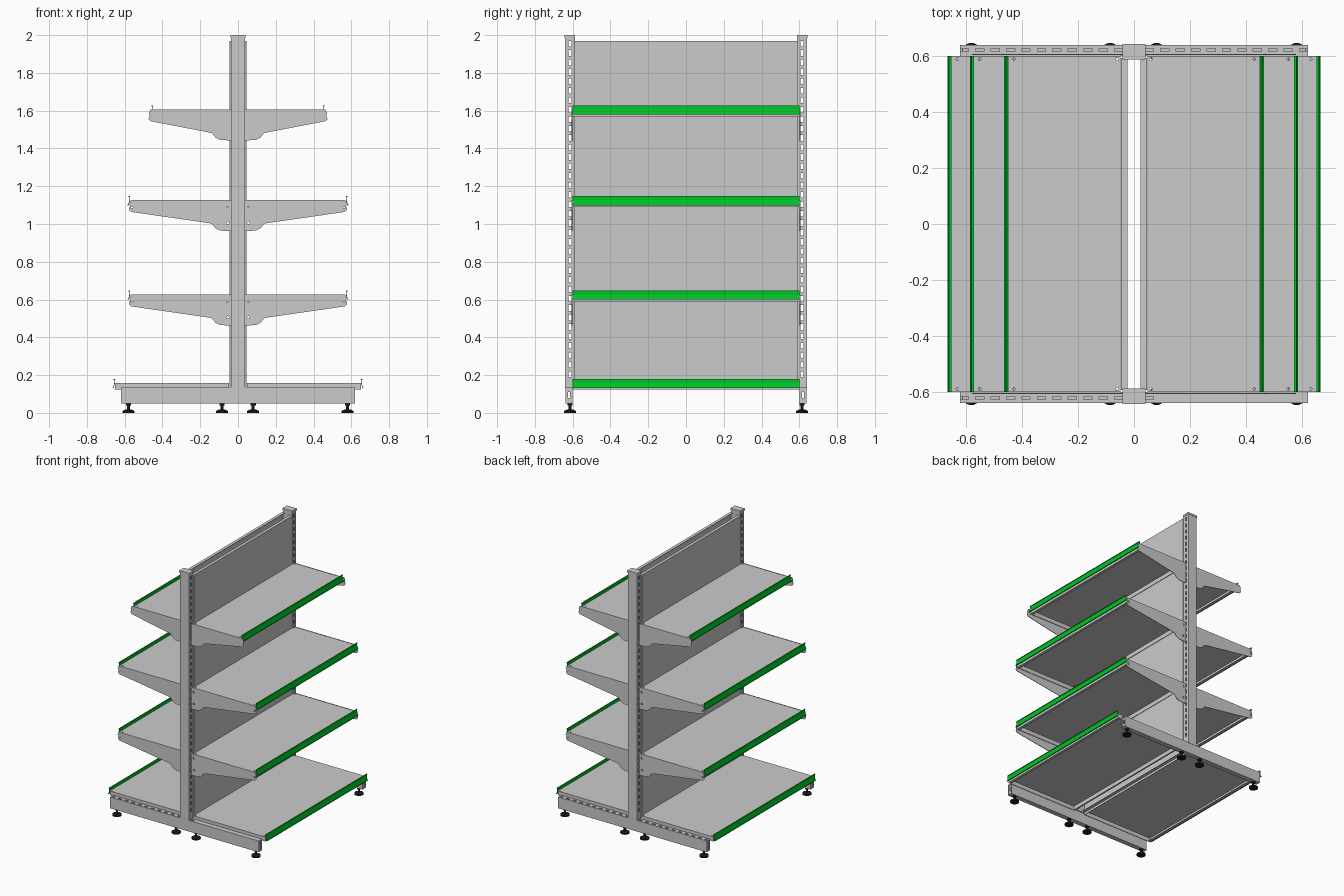
import bpy, bmesh, math
from mathutils import Matrix, Vector

if "Cube" in bpy.data.objects:
    bpy.data.objects.remove(bpy.data.objects["Cube"])


def material(name, rgba):
    m = bpy.data.materials.new(name)
    m.diffuse_color = rgba
    m.use_nodes = True
    m.node_tree.nodes["Principled BSDF"].inputs["Base Color"].default_value = m.diffuse_color
    return m


GREEN = material("green", (0.0, 0.55, 0.02, 1))
BLACK = material("black", (0.01, 0.01, 0.01, 1))

# local (u, v, depth) to world for plates facing each axis
FACING = {
    'X': Matrix(((0, 0, 1, 0), (1, 0, 0, 0), (0, 1, 0, 0), (0, 0, 0, 1))),
    'Y': Matrix(((1, 0, 0, 0), (0, 0, -1, 0), (0, 1, 0, 0), (0, 0, 0, 1))),
    'Z': Matrix.Identity(4),
}


def rect(u0, u1, v0, v1):
    return [(u0, v0), (u1, v0), (u1, v1), (u0, v1)]


def circle(u, v, r, n=8):
    return [(u + r * math.cos(i * math.tau / n), v + r * math.sin(i * math.tau / n))
            for i in range(n)]


def box(bm, x0, x1, y0, y1, z0, z1):
    c = Vector((x0 + x1, y0 + y1, z0 + z1)) / 2
    s = (abs(x1 - x0), abs(y1 - y0), abs(z1 - z0), 1)
    bmesh.ops.create_cube(bm, size=1, matrix=Matrix.Translation(c) @ Matrix.Diagonal(s))


def plate(bm, axis, centre, thick, outline, holes=()):
    """Flat sheet with holes, facing an axis and centred at a depth on it."""
    cu = bpy.data.curves.new("sheet", 'CURVE')
    cu.dimensions, cu.fill_mode, cu.extrude = '2D', 'BOTH', thick / 2
    for loop in [outline, *holes]:
        sp = cu.splines.new('POLY')
        sp.points.add(len(loop) - 1)
        for p, (u, v) in zip(sp.points, loop):
            p.co = (u, v, 0, 1)
        sp.use_cyclic_u = True
    ob = bpy.data.objects.new("sheet", cu)
    bpy.context.collection.objects.link(ob)
    dg = bpy.context.evaluated_depsgraph_get()
    me = bpy.data.meshes.new_from_object(ob.evaluated_get(dg))
    shift = Vector((axis == 'X', axis == 'Y', axis == 'Z')) * centre
    me.transform(Matrix.Translation(shift) @ FACING[axis])
    bm.from_mesh(me)
    bpy.data.objects.remove(ob)
    bpy.data.curves.remove(cu)
    bpy.data.meshes.remove(me)


def finish(name, bm, mat=None, smooth=False):
    bmesh.ops.remove_doubles(bm, verts=bm.verts, dist=1e-5)
    bmesh.ops.recalc_face_normals(bm, faces=bm.faces)
    for f in bm.faces:
        f.smooth = smooth
    me = bpy.data.meshes.new(name)
    bm.to_mesh(me)
    bm.free()
    if smooth:
        me.set_sharp_from_angle(angle=math.radians(35))
    if mat:
        me.materials.append(mat)
    bpy.context.collection.objects.link(bpy.data.objects.new(name, me))


T = 0.004  # sheet thickness

for sy, end in ((-1, "front"), (1, "back")):
    # slotted upright post
    bm = bmesh.new()
    box(bm, -0.038, 0.038, sy * 0.64, sy * 0.636, 0.13, 1.998)
    box(bm, -0.038, 0.038, sy * 0.592, sy * 0.588, 0.13, 1.998)
    slots = [rect(sy * 0.614 - 0.007, sy * 0.614 + 0.007, 0.19 + i * 0.05, 0.22 + i * 0.05)
             for i in range(36)]
    for sx in (-1, 1):
        plate(bm, 'X', sx * 0.036, T, rect(sy * 0.614 - 0.022, sy * 0.614 + 0.022, 0.13, 1.998), slots)
    box(bm, -0.041, 0.041, sy * 0.587, sy * 0.642, 1.985, 2.0)
    finish(end + "_upright", bm)

    # hollow base leg, slotted on top
    bm = bmesh.new()
    box(bm, -0.62, 0.62, sy * 0.638, sy * 0.634, 0.05, 0.134)
    box(bm, -0.62, 0.62, sy * 0.604, sy * 0.600, 0.05, 0.134)
    box(bm, -0.62, 0.62, sy * 0.604, sy * 0.634, 0.05, 0.054)
    last = 22 if sy > 0 else 12
    slots = [rect(x - 0.015, x + 0.015, sy * 0.62 - 0.005, sy * 0.62 + 0.005)
             for x in (-0.605 + i * 0.055 for i in range(last + 1))]
    plate(bm, 'Z', 0.132, T, rect(-0.62, 0.62, sy * 0.619 - 0.015, sy * 0.619 + 0.015), slots)
    for sx in (-1, 1):
        plate(bm, 'X', sx * 0.612, T, rect(sy * 0.619 - 0.015, sy * 0.619 + 0.015, 0.054, 0.13),
              [rect(sy * 0.619 - 0.006, sy * 0.619 + 0.006, 0.08, 0.11)])
    finish(end + "_base_leg", bm)

    # levelling feet
    for i, x in enumerate((-0.58, -0.085, 0.08, 0.58)):
        bm = bmesh.new()
        for r0, r1, z0, z1 in ((0.032, 0.032, 0, 0.010), (0.032, 0.018, 0.010, 0.017),
                               (0.008, 0.008, 0.017, 0.05), (0.014, 0.014, 0.04, 0.05)):
            bmesh.ops.create_cone(bm, cap_ends=True, segments=20, radius1=r0, radius2=r1, depth=z1 - z0,
                                  matrix=Matrix.Translation((x, sy * 0.614, (z0 + z1) / 2)))
        finish(f"{end}_foot_{i + 1}", bm, BLACK, smooth=True)


def shelf(name, s, depth, top, drop):
    """Folded tray with corner holes and a lip on every side."""
    bm = bmesh.new()
    holes = [circle(s * x, y, 0.005) for x in (0.06, depth - 0.02) for y in (-0.588, 0.588)]
    plate(bm, 'Z', top - T / 2, T, rect(s * 0.048, s * depth, -0.6, 0.6), holes)
    for x in (0.048, depth - T):
        box(bm, s * x, s * (x + T), -0.6, 0.6, top - drop, top)
    # inward fold under the front lip
    box(bm, s * (depth - 0.02), s * depth, -0.6, 0.6, top - drop, top - drop + T)
    for y in (-0.6, 0.6 - T):
        box(bm, s * 0.048, s * depth, y, y + T, top - drop, top)
    finish(name + "_shelf", bm)


def price_strip(name, s, depth, top):
    """Thin tilted strip with a small fold, running along the shelf front."""
    outline = [(0.001, 0.022), (0.001, 0.002), (0.009, -0.026), (0.015, -0.026), (0.015, -0.022),
               (0.011, -0.022), (0.005, 0.002), (0.005, 0.018), (0.009, 0.018), (0.009, 0.022)]
    bm = bmesh.new()
    plate(bm, 'Y', 0, 1.2, [(s * (depth + u), top + v) for u, v in outline])
    finish(name + "_price_strip", bm, GREEN)


def bracket(name, s, y, tip, top, with_holes):
    """Tapered cantilever arm with a rounded heel at the post."""
    outline = [(0.03, 0), (tip - 0.012, 0), (tip - 0.002, -0.018), (tip - 0.006, -0.03),
               (tip, -0.05), (tip - 0.012, -0.062), (0.15, -0.122), (0.137, -0.126),
               (0.12, -0.148), (0.095, -0.161), (0.03, -0.164)]
    holes = []
    if with_holes:
        holes = [rect(tip - 0.022, tip - 0.012, -0.042, -0.02),
                 rect(0.05, 0.06, -0.038, -0.02), circle(0.055, -0.12, 0.007)]
    bm = bmesh.new()
    plate(bm, 'Y', y, T, [(s * u, top + v) for u, v in outline],
          [[(s * u, top + v) for u, v in h] for h in holes])
    finish(name + "_bracket", bm)


for s, side in ((-1, "left"), (1, "right")):
    # back panel with folded edges
    bm = bmesh.new()
    box(bm, s * 0.041, s * 0.046, -0.592, 0.592, 0.14, 1.968)
    for z in (0.14, 1.964):
        box(bm, s * 0.023, s * 0.046, -0.588, 0.588, z, z + T)
    finish(side + "_back_panel", bm)

    # bottom shelf resting on the legs
    shelf(side + "_base", s, 0.65, 0.158, 0.034)
    price_strip(side + "_base", s, 0.65, 0.157)

    # cantilever shelves
    for level, top, depth, tip, holes in (("lower", 0.625, 0.57, 0.578, True),
                                          ("middle", 1.125, 0.57, 0.578, True),
                                          ("upper", 1.605, 0.448, 0.474, False)):
        name = f"{side}_{level}"
        shelf(name, s, depth, top, 0.036)
        price_strip(name, s, depth, top)
        for y, end in ((-0.604, "front"), (0.604, "back")):
            bracket(f"{name}_{end}", s, y, tip, top + 0.001, holes)
